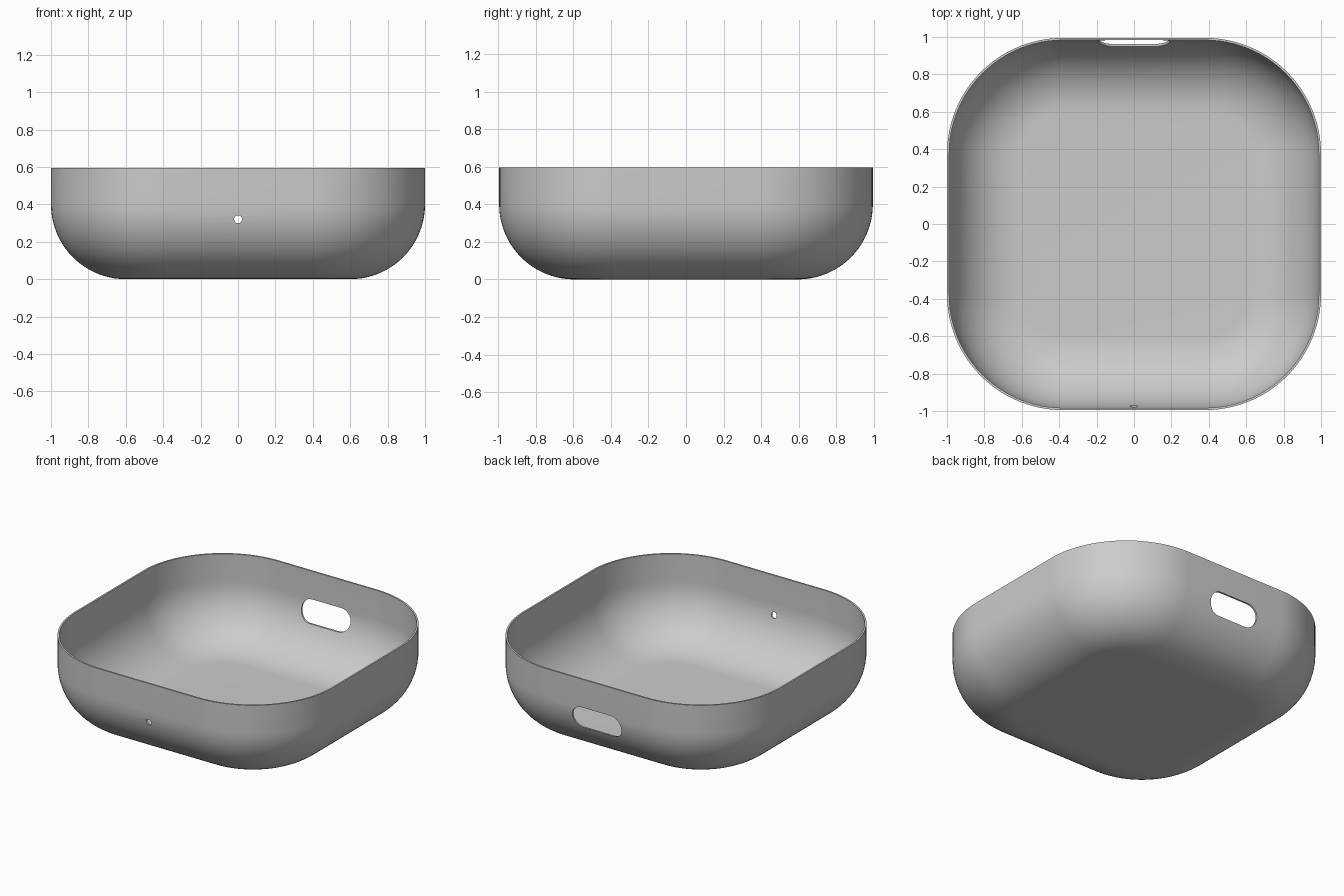
import bpy
import bmesh
from math import cos, sin, pi, radians

if "Cube" in bpy.data.objects:
    bpy.data.objects.remove(bpy.data.objects["Cube"])

HALF_X, HALF_Y, HEIGHT = 1.0, 0.995, 0.595
CORNER, FILLET, WALL = 0.62, 0.4, 0.012
CORNER_STEPS, FILLET_STEPS = 24, 20

grey = bpy.data.materials.new("plain grey")
grey.use_nodes = True
color = (0.6, 0.6, 0.6, 1)
grey.diffuse_color = color
grey.node_tree.nodes["Principled BSDF"].inputs["Base Color"].default_value = color


def make_object(name, bm):
    bmesh.ops.recalc_face_normals(bm, faces=bm.faces[:])
    mesh = bpy.data.meshes.new(name)
    bm.to_mesh(mesh)
    bm.free()
    mesh.materials.append(grey)
    obj = bpy.data.objects.new(name, mesh)
    bpy.context.collection.objects.link(obj)
    return obj


def rounded_ring(bm, inset, z):
    """Rounded square outline, shrunk by inset."""
    r = CORNER - inset
    ring = []
    for q, (sx, sy) in enumerate([(1, 1), (-1, 1), (-1, -1), (1, -1)]):
        for i in range(CORNER_STEPS + 1):
            a = (q + i / CORNER_STEPS) * pi / 2
            ring.append(bm.verts.new((sx * (HALF_X - CORNER) + r * cos(a),
                                      sy * (HALF_Y - CORNER) + r * sin(a), z)))
    return ring


def slot_cutter(name, half_length, radius, z, y0, y1):
    """Round-ended bar running along y."""
    bm = bmesh.new()
    outline = []
    for side in (0, 1):
        for i in range(17):
            a = -pi / 2 + side * pi + i * pi / 16
            cx = half_length - radius if side == 0 else radius - half_length
            outline.append(bm.verts.new((cx + radius * cos(a), y0, z + radius * sin(a))))
    bmesh.ops.remove_doubles(bm, verts=outline, dist=1e-5)
    face = bm.faces.new([v for v in outline if v.is_valid])
    ext = bmesh.ops.extrude_face_region(bm, geom=[face])
    verts = [g for g in ext["geom"] if isinstance(g, bmesh.types.BMVert)]
    bmesh.ops.translate(bm, verts=verts, vec=(0, y1 - y0, 0))
    # extrusion leaves the starting face in place only when needed
    bmesh.ops.holes_fill(bm, edges=bm.edges[:])
    cutter = make_object(name, bm)
    cutter.hide_render = True
    return cutter


# Shell profile: outer floor edge up to the rim, then down the inside
angles = [i / FILLET_STEPS * pi / 2 for i in range(FILLET_STEPS + 1)]
outer = [(FILLET * (1 - sin(a)), FILLET * (1 - cos(a))) for a in angles]
outer.append((0, HEIGHT))
ri = FILLET - WALL
inner = [(FILLET - ri * sin(a), FILLET - ri * cos(a)) for a in angles]
inner.append((WALL, HEIGHT))

bm = bmesh.new()
rings = [rounded_ring(bm, d, z) for d, z in outer + inner[::-1]]
for low, high in zip(rings, rings[1:]):
    n = len(low)
    for i in range(n):
        j = (i + 1) % n
        bm.faces.new((low[i], low[j], high[j], high[i]))
bm.faces.new(rings[0][::-1])
bm.faces.new(rings[-1])
tray = make_object("tray_shell", bm)

# Back cable slot and small front hole
cutters = [slot_cutter("back_slot_cutter", 0.19, 0.078, 0.32, 0.8, 1.2),
           slot_cutter("front_hole_cutter", 0.021, 0.021, 0.32, -1.2, -0.8)]
bpy.ops.object.select_all(action="DESELECT")
bpy.context.view_layer.objects.active = tray
tray.select_set(True)
for cutter in cutters:
    mod = tray.modifiers.new(cutter.name, "BOOLEAN")
    mod.operation = "DIFFERENCE"
    mod.solver = "EXACT"
    mod.object = cutter
    bpy.ops.object.modifier_apply(modifier=mod.name)
for cutter in cutters:
    bpy.data.objects.remove(cutter)

bpy.ops.object.shade_smooth_by_angle(angle=radians(30))
